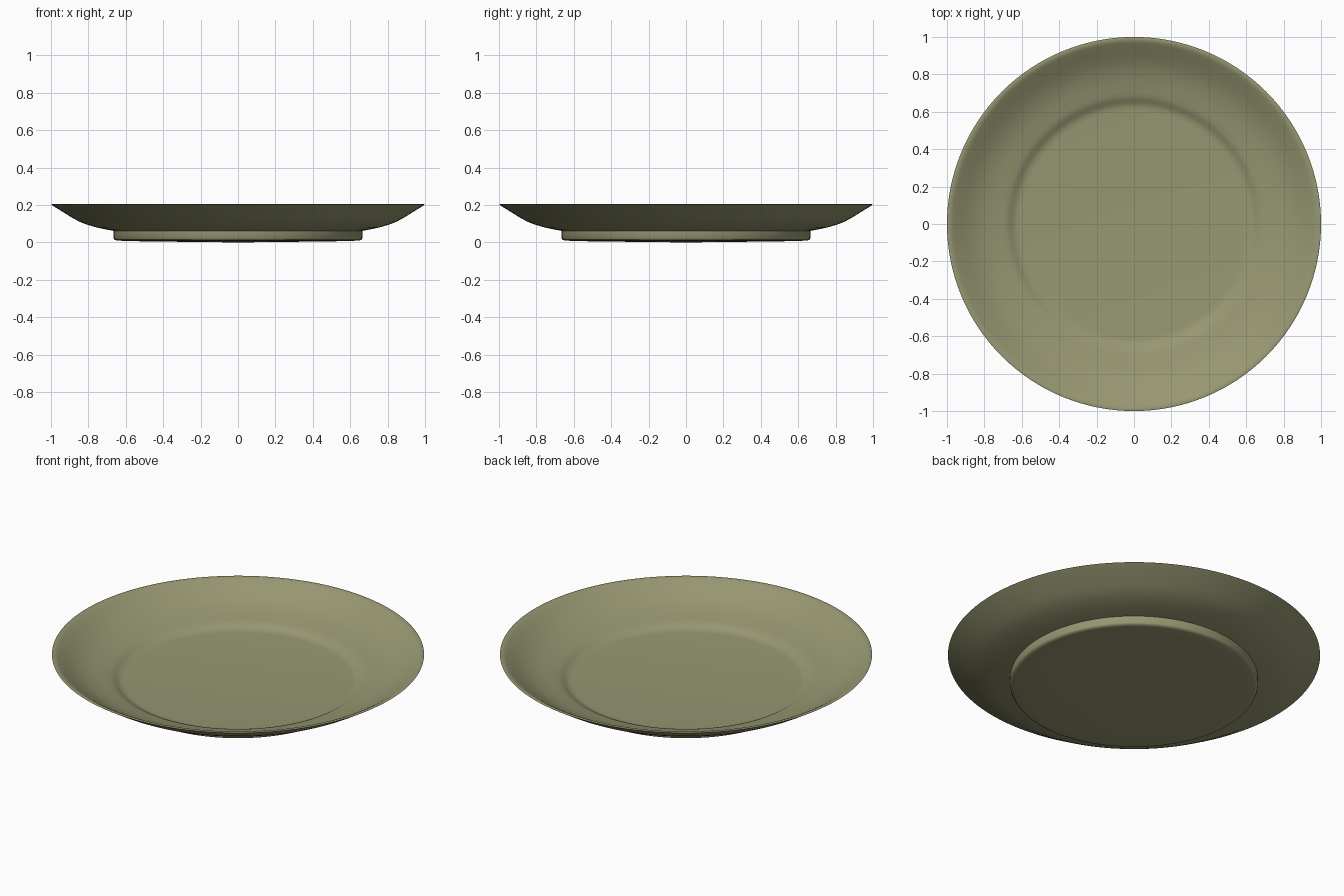
import bpy, bmesh, math

if "Cube" in bpy.data.objects:
    bpy.data.objects.remove(bpy.data.objects["Cube"])

SEGMENTS = 128

# Half cross-section (radius, height): underside, foot, outer wall, lip, inner wall, well
profile = [
    (0.0, 0.0), (0.28, 0.003), (0.58, 0.007), (0.645, 0.010), (0.66, 0.014), (0.665, 0.022),
    (0.665, 0.062),
    (0.71, 0.070), (0.76, 0.081), (0.81, 0.096), (0.85, 0.112), (0.89, 0.134),
    (0.94, 0.165), (0.99, 0.196), (1.0, 0.203),
    (0.992, 0.205), (0.978, 0.202), (0.965, 0.195),
    (0.93, 0.173), (0.89, 0.148), (0.85, 0.127), (0.81, 0.111), (0.76, 0.096), (0.71, 0.085),
    (0.685, 0.079), (0.67, 0.073), (0.655, 0.064), (0.64, 0.056), (0.625, 0.052), (0.605, 0.05),
    (0.0, 0.05),
]


def lathe(name, points, steps):
    """Spin a half profile around z into a closed solid."""
    bm = bmesh.new()
    verts = [bm.verts.new((r, 0, z)) for r, z in points]
    edges = [bm.edges.new(pair) for pair in zip(verts, verts[1:])]
    bmesh.ops.spin(bm, geom=verts + edges, cent=(0, 0, 0), axis=(0, 0, 1),
                   angle=math.tau, steps=steps, use_duplicate=False)
    bmesh.ops.remove_doubles(bm, verts=bm.verts[:], dist=1e-5)
    bmesh.ops.recalc_face_normals(bm, faces=bm.faces[:])
    mesh = bpy.data.meshes.new(name)
    bm.to_mesh(mesh)
    bm.free()
    obj = bpy.data.objects.new(name, mesh)
    bpy.context.collection.objects.link(obj)
    return obj


# Plate body
plate = lathe("plate", profile, SEGMENTS)
glaze = bpy.data.materials.new("olive_glaze")
glaze.diffuse_color = (0.31, 0.31, 0.17, 1)
glaze.use_nodes = True
glaze.node_tree.nodes["Principled BSDF"].inputs["Base Color"].default_value = glaze.diffuse_color
plate.data.materials.append(glaze)

# Smooth surface with a crisp foot edge
bpy.context.view_layer.objects.active = plate
plate.select_set(True)
bpy.ops.object.shade_smooth_by_angle(angle=math.radians(50))
